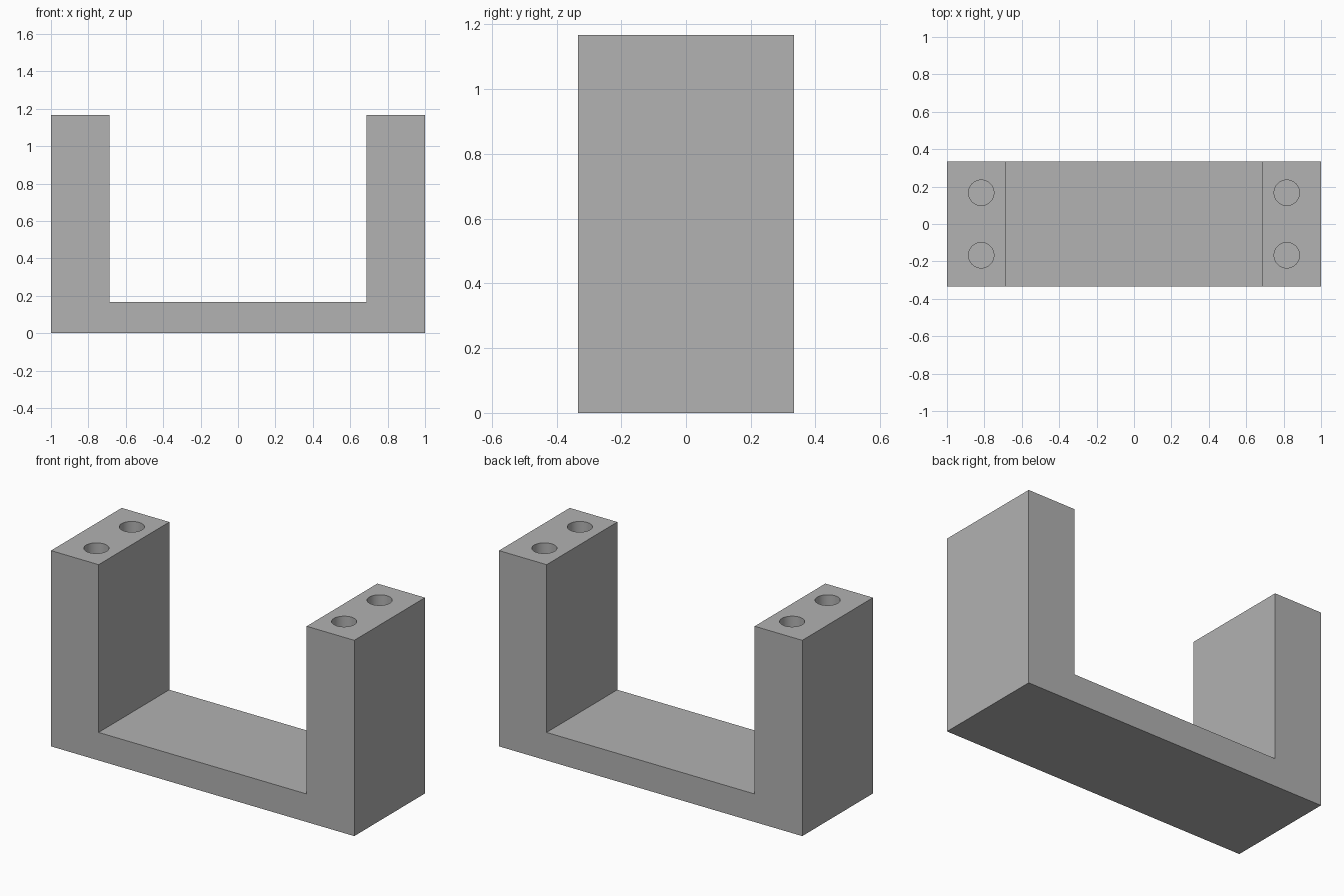
import bpy
import bmesh
from mathutils import Matrix

default_cube = bpy.data.objects.get("Cube")
if default_cube:
    bpy.data.objects.remove(default_cube, do_unlink=True)

# Overall sizes
HALF_WIDTH, HALF_DEPTH, HEIGHT = 1.0, 0.333, 1.167
INNER_X, BASE_TOP = 0.686, 0.167
HOLE_X, HOLE_Y, HOLE_RADIUS, HOLE_DEPTH = 0.817, 0.167, 0.068, 0.4

# Single grey material
grey = bpy.data.materials.new("plain_grey")
grey.use_nodes = True
colour = (0.445, 0.445, 0.445, 1)
grey.diffuse_color = colour
grey.node_tree.nodes["Principled BSDF"].inputs["Base Color"].default_value = colour


def make_object(name, bm):
    bmesh.ops.recalc_face_normals(bm, faces=bm.faces)
    mesh = bpy.data.meshes.new(name)
    bm.to_mesh(mesh)
    bm.free()
    mesh.materials.append(grey)
    obj = bpy.data.objects.new(name, mesh)
    bpy.context.scene.collection.objects.link(obj)
    return obj


# U-shaped bracket: mirrored profile extruded front to back
right_half = [(-INNER_X, BASE_TOP), (-INNER_X, HEIGHT), (-HALF_WIDTH, HEIGHT), (-HALF_WIDTH, 0)]
profile = right_half + [(-x, z) for x, z in reversed(right_half)]
bm = bmesh.new()
face = bm.faces.new([bm.verts.new((x, -HALF_DEPTH, z)) for x, z in profile])
extruded = bmesh.ops.extrude_face_region(bm, geom=[face], use_keep_orig=True)
moved = [v for v in extruded["geom"] if isinstance(v, bmesh.types.BMVert)]
bmesh.ops.translate(bm, verts=moved, vec=(0, 2 * HALF_DEPTH, 0))
bracket = make_object("u_bracket", bm)

# Blind screw holes, two in the top of each upright
bm = bmesh.new()
for side in (-1, 1):
    for end in (-1, 1):
        bmesh.ops.create_cone(
            bm, cap_ends=True, segments=48, radius1=HOLE_RADIUS, radius2=HOLE_RADIUS,
            depth=2 * HOLE_DEPTH,
            matrix=Matrix.Translation((side * HOLE_X, end * HOLE_Y, HEIGHT)))
cutter = make_object("hole_cutter", bm)
cutter.hide_render = True

cut = bracket.modifiers.new("screw_holes", "BOOLEAN")
cut.operation = "DIFFERENCE"
cut.solver = "EXACT"
cut.object = cutter

# Apply the cut, drop the helper and smooth only the hole walls
bpy.ops.object.select_all(action="DESELECT")
bracket.select_set(True)
bpy.context.view_layer.objects.active = bracket
bpy.ops.object.modifier_apply(modifier=cut.name)
bpy.data.objects.remove(cutter, do_unlink=True)
bpy.ops.object.shade_smooth_by_angle()
